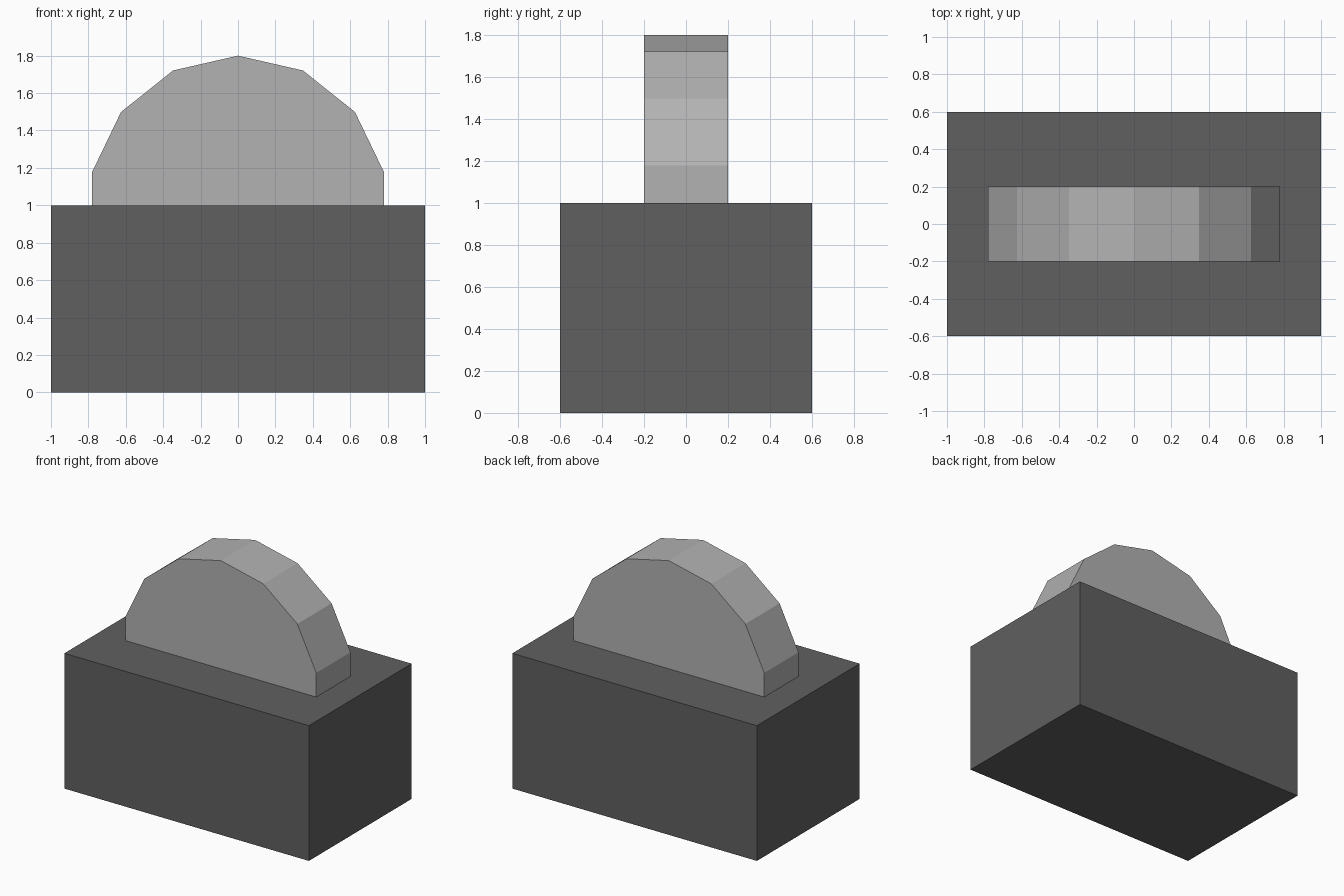
import bpy, math

if "Cube" in bpy.data.objects:
    bpy.data.objects.remove(bpy.data.objects["Cube"])


def material(name, value):
    m = bpy.data.materials.new(name)
    m.diffuse_color = (value, value, value, 1)
    m.use_nodes = True
    m.node_tree.nodes["Principled BSDF"].inputs["Base Color"].default_value = m.diffuse_color
    return m


dark_grey = material("dark grey", 0.117)
light_grey = material("light grey", 0.448)

# Solid base block
bpy.ops.mesh.primitive_cube_add(size=1, location=(0, 0, 0.5))
base = bpy.context.object
base.name = "base_block"
base.scale = (2, 1.2, 1)
base.data.materials.append(dark_grey)

# 14-sided wheel, half sunk into the block, one corner pointing straight up
bpy.ops.mesh.primitive_cylinder_add(vertices=14, radius=0.8, depth=0.4,
                                    location=(0, 0, 1),
                                    rotation=(math.pi / 2, 0, 0))
wheel = bpy.context.object
wheel.name = "wheel"
wheel.data.materials.append(light_grey)
